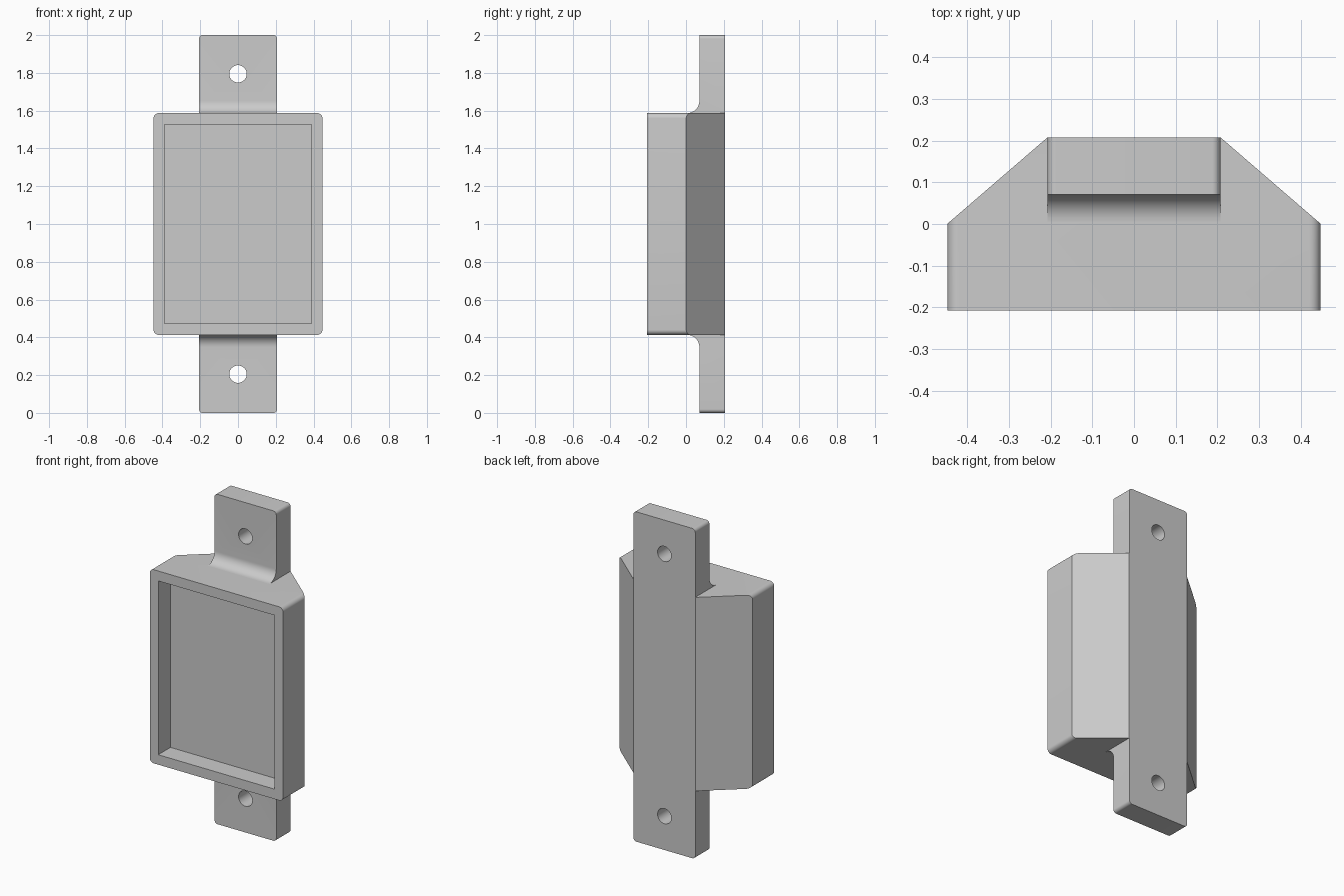
import bpy, bmesh, math
from mathutils import Vector

cube = bpy.data.objects.get("Cube")
if cube:
    bpy.data.objects.remove(cube, do_unlink=True)

# Main dimensions
BACK, FRONT = 0.207, -0.207
HALF_W, TAB_HALF_W = 0.447, 0.207
BODY_LOW, BODY_TOP = 0.413, 1.587
TAB_FRONT, FILLET = 0.071, 0.065

grey = bpy.data.materials.new("plain grey")
grey.use_nodes = True
colour = (0.6, 0.6, 0.6, 1)
grey.diffuse_color = colour
grey.node_tree.nodes["Principled BSDF"].inputs["Base Color"].default_value = colour


def add_object(name, bm):
    bmesh.ops.recalc_face_normals(bm, faces=bm.faces[:])
    mesh = bpy.data.meshes.new(name)
    bm.to_mesh(mesh)
    bm.free()
    mesh.materials.append(grey)
    obj = bpy.data.objects.new(name, mesh)
    bpy.context.collection.objects.link(obj)
    return obj


def extrude_profile(points, direction):
    bm = bmesh.new()
    face = bm.faces.new([bm.verts.new(p) for p in points])
    new = bmesh.ops.extrude_face_region(bm, geom=[face])["geom"]
    verts = [v for v in new if isinstance(v, bmesh.types.BMVert)]
    bmesh.ops.translate(bm, verts=verts, vec=direction)
    return bm


def box(half_x, y0, y1, z0, z1):
    corners = [(-half_x, y0, z0), (half_x, y0, z0), (half_x, y0, z1), (-half_x, y0, z1)]
    return extrude_profile(corners, (0, y1 - y0, 0))


def round_depth_edges(bm, radius, chosen=lambda z: True):
    """Round the edges that run front to back."""
    edges = []
    for e in bm.edges:
        a, b = (v.co for v in e.verts)
        if abs(a.x - b.x) + abs(a.z - b.z) < 1e-5 and chosen(a.z):
            edges.append(e)
    bmesh.ops.bevel(bm, geom=edges, offset=radius, segments=8, profile=0.5, affect='EDGES')


def cut(obj, cutter):
    cutter.hide_render = True
    mod = obj.modifiers.new("cut", 'BOOLEAN')
    mod.operation = 'DIFFERENCE'
    mod.solver = 'EXACT'
    mod.object = cutter
    bpy.context.view_layer.objects.active = obj
    bpy.ops.object.modifier_apply(modifier=mod.name)
    bpy.data.objects.remove(cutter, do_unlink=True)


def smooth(obj):
    obj.data.shade_smooth()
    obj.data.set_sharp_from_angle(angle=math.radians(30))


# Body: rounded block with both back corners sliced off
bm = box(HALF_W, FRONT, BACK, BODY_LOW, BODY_TOP)
round_depth_edges(bm, 0.027)
for side in (1, -1):
    normal = Vector((side * BACK, HALF_W - TAB_HALF_W, 0))
    result = bmesh.ops.bisect_plane(
        bm, geom=bm.verts[:] + bm.edges[:] + bm.faces[:], dist=1e-6,
        plane_co=(side * HALF_W, 0.001, 0), plane_no=normal, clear_outer=True)
    rim = [e for e in result["geom_cut"] if isinstance(e, bmesh.types.BMEdge)]
    bmesh.ops.holes_fill(bm, edges=rim, sides=0)
body = add_object("body", bm)

# Shallow rectangular pocket in the front
cut(body, add_object("pocket_cutter", box(0.39, FRONT - 0.1, FRONT + 0.117, 0.473, 1.527)))
smooth(body)

# Mounting tabs, with a concave fillet where they meet the body
for name, sign in (("upper_tab", 1), ("lower_tab", -1)):
    height = lambda d: 1 + sign * d
    root = BODY_TOP - 1
    profile = [(-TAB_HALF_W, BACK, height(root)), (-TAB_HALF_W, BACK, height(1)),
               (-TAB_HALF_W, TAB_FRONT, height(1))]
    for i in range(13):
        a = math.pi / 2 * i / 12
        profile.append((-TAB_HALF_W, TAB_FRONT - FILLET * (1 - math.cos(a)),
                        height(root + FILLET * (1 - math.sin(a)))))
    bm = extrude_profile(profile, (2 * TAB_HALF_W, 0, 0))
    round_depth_edges(bm, 0.02, lambda z: abs(z - 1) > 0.99)
    tab = add_object(name, bm)

    # Screw hole
    ring = [(0.046 * math.cos(math.tau * i / 40), 0, height(0.795) + 0.046 * math.sin(math.tau * i / 40))
            for i in range(40)]
    cut(tab, add_object("hole_cutter", extrude_profile(ring, (0, 0.4, 0))))
    smooth(tab)
